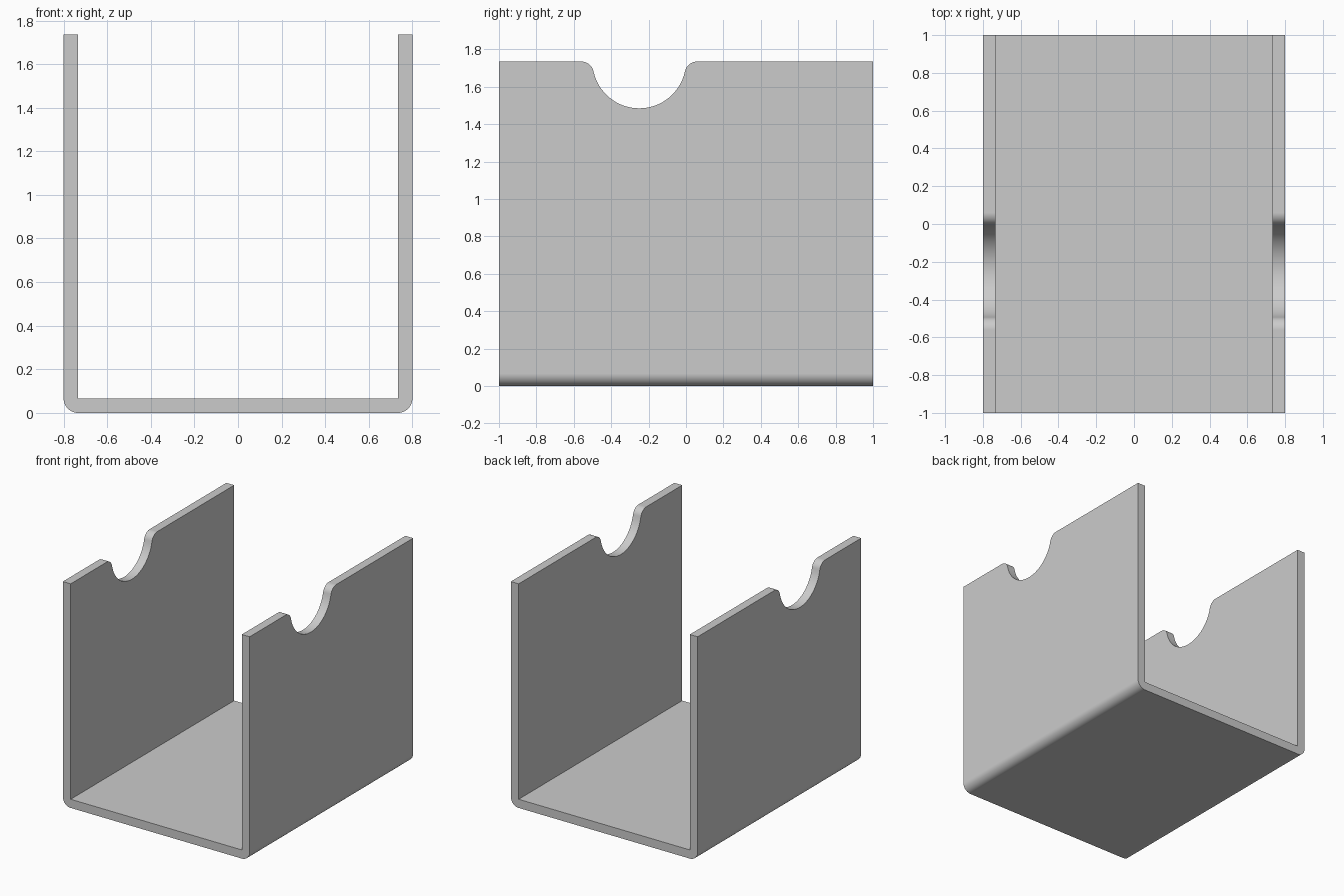
import bpy, bmesh
from math import cos, sin, pi, sqrt, atan2, radians
from mathutils import Vector

if "Cube" in bpy.data.objects:
    bpy.data.objects.remove(bpy.data.objects["Cube"])

HALF_W, HALF_L, HEIGHT, WALL = 0.8, 1.0, 1.735, 0.067
NOTCH_Y, NOTCH_R, LIP_R = -0.25, 0.25, 0.067

grey = bpy.data.materials.new("plain grey")
grey.use_nodes = True
grey.diffuse_color = (0.6, 0.6, 0.6, 1)
grey.node_tree.nodes["Principled BSDF"].inputs["Base Color"].default_value = grey.diffuse_color


def arc(cx, cz, r, start, end, n):
    """Points along an arc in a 2D profile."""
    return [(cx + r * cos(start + (end - start) * i / n),
             cz + r * sin(start + (end - start) * i / n)) for i in range(n + 1)]


def prism(name, points, offset):
    """Extrude a closed outline of 3D points by an offset."""
    bm = bmesh.new()
    face = bm.faces.new([bm.verts.new(p) for p in points])
    new = bmesh.ops.extrude_face_region(bm, geom=[face])["geom"]
    bmesh.ops.translate(bm, vec=offset, verts=[v for v in new if isinstance(v, bmesh.types.BMVert)])
    bmesh.ops.recalc_face_normals(bm, faces=bm.faces)
    mesh = bpy.data.meshes.new(name)
    bm.to_mesh(mesh)
    bm.free()
    mesh.materials.append(grey)
    obj = bpy.data.objects.new(name, mesh)
    bpy.context.collection.objects.link(obj)
    return obj


# U-shaped channel: rounded outer bends, square inner corners
right_bend = arc(HALF_W - WALL, WALL, WALL, -pi / 2, 0, 12)
inner = HALF_W - WALL
half = right_bend + [(HALF_W, HEIGHT), (inner, HEIGHT), (inner, WALL)]
outline = half + [(-x, z) for x, z in reversed(half)]
channel = prism("u_channel", [(x, -HALF_L, z) for x, z in outline], Vector((0, 2 * HALF_L, 0)))

# Notch cutter: round saddle blended into the wall tops by small lips
reach = sqrt((NOTCH_R + LIP_R) ** 2 - LIP_R ** 2)
tilt = atan2(LIP_R, reach)
saddle = arc(0, HEIGHT, NOTCH_R, -pi / 2, -tilt, 16)
lip = arc(reach, HEIGHT - LIP_R, LIP_R, pi - tilt, pi / 2, 10)
side = saddle + lip[1:] + [(reach, HEIGHT + 0.2)]
notch = side + [(-y, z) for y, z in reversed(side[1:])]
cutter = prism("notch_cutter", [(-1, NOTCH_Y + y, z) for y, z in notch], Vector((2, 0, 0)))
cutter.hide_render = True

# Cut both walls at once, then drop the cutter
bpy.context.view_layer.objects.active = channel
cut = channel.modifiers.new("notches", "BOOLEAN")
cut.operation, cut.solver, cut.object = "DIFFERENCE", "EXACT", cutter
bpy.ops.object.modifier_apply(modifier=cut.name)
bpy.data.objects.remove(cutter)

# Smooth bends and notches, keeping flat faces flat
bpy.ops.object.select_all(action="DESELECT")
channel.select_set(True)
bpy.ops.object.shade_smooth_by_angle(angle=radians(30))
weighted = channel.modifiers.new("flat_faces", "WEIGHTED_NORMAL")
weighted.keep_sharp = True
